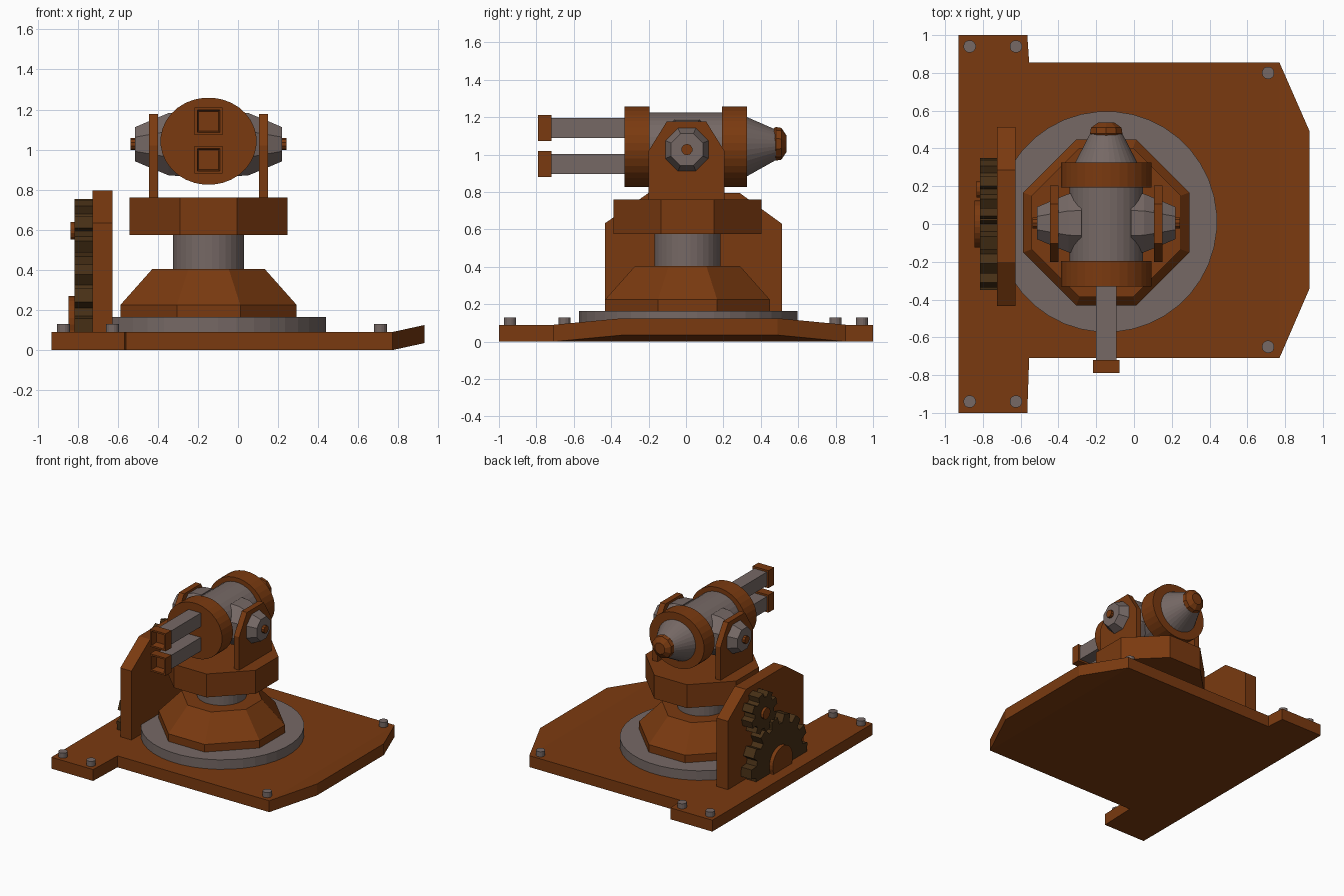
import bpy, bmesh
from math import sin, cos, pi
from mathutils import Vector

if "Cube" in bpy.data.objects:
    bpy.data.objects.remove(bpy.data.objects["Cube"])

CX, CY = -0.147, 0.008      # turret axis
GZ = 1.042                  # gun axis height


def material(name, rgb):
    m = bpy.data.materials.new(name)
    m.diffuse_color = (*rgb, 1)
    m.use_nodes = True
    m.node_tree.nodes["Principled BSDF"].inputs["Base Color"].default_value = m.diffuse_color
    return m


RUST = material("rust_paint", (0.195, 0.042, 0.005))
STEEL = material("warm_steel", (0.18, 0.14, 0.13))
DARK = material("dark_iron", (0.065, 0.03, 0.008))


def finish(name, bm, mat):
    bmesh.ops.recalc_face_normals(bm, faces=bm.faces)
    me = bpy.data.meshes.new(name)
    bm.to_mesh(me)
    bm.free()
    me.materials.append(mat)
    ob = bpy.data.objects.new(name, me)
    bpy.context.collection.objects.link(ob)
    return ob


def place(axis, u, v, w):
    """Map section coordinates (u, v) at position w along an axis."""
    return Vector({"x": (w, u, v), "y": (u, w, v), "z": (u, v, w)}[axis])


def loft(name, axis, sections, mat):
    """Closed solid through sections of (position, outline points)."""
    bm = bmesh.new()
    rings = [[bm.verts.new(place(axis, u, v, w)) for u, v in pts] for w, pts in sections]
    for a, b in zip(rings, rings[1:]):
        for i in range(len(a)):
            j = (i + 1) % len(a)
            bm.faces.new((a[i], a[j], b[j], b[i]))
    bm.faces.new(rings[0])
    bm.faces.new(rings[-1])
    return finish(name, bm, mat)


def ellipse(c, a, b=None, n=32):
    b = b or a
    return [(c[0] + a * cos(2 * pi * (i + .5) / n), c[1] + b * sin(2 * pi * (i + .5) / n))
            for i in range(n)]


def octagon(c, h, k=0.36):
    q = h * k
    return [(c[0] + x, c[1] + y) for x, y in
            ((h, -q), (h, q), (q, h), (-q, h), (-h, q), (-h, -q), (-q, -h), (q, -h))]


def prism(name, axis, lo, hi, pts, mat):
    return loft(name, axis, [(lo, pts), (hi, pts)], mat)


def gear(c, root, tip, teeth):
    pts = []
    for i in range(teeth):
        for f, r in ((0, root), (.3, root), (.42, tip), (.88, tip)):
            a = -pi / 2 + 2 * pi * (i + f) / teeth
            pts.append((c[0] + r * cos(a), c[1] + r * sin(a)))
    return pts


def above(pts, z):
    """Cut an outline off flat at height z."""
    keep = [p for p in pts if p[1] > z]
    return [(keep[0][0], z)] + keep + [(keep[-1][0], z)]


# base plate with a bent-up lip on the right
bm = bmesh.new()
main = [(-.93, -1), (-.565, -1), (-.555, -.71), (.77, -.71),
        (.77, .855), (-.555, .855), (-.565, 1), (-.93, 1)]
v = [bm.verts.new((x, y, 0)) for x, y in main]
tip = [bm.verts.new((.93, y, .035)) for y in (-.34, .49)]
bm.faces.new(v)
bm.faces.new((v[3], tip[0], tip[1], v[4]))
ext = bmesh.ops.extrude_face_region(bm, geom=bm.faces[:], use_keep_orig=True)
bmesh.ops.translate(bm, vec=(0, 0, .09),
                    verts=[g for g in ext["geom"] if isinstance(g, bmesh.types.BMVert)])
finish("base_plate", bm, RUST)

# bolts
for p in ((-.87, -.94), (-.87, .94), (-.625, -.94), (-.625, .94), (.71, .80), (.71, -.65)):
    prism("bolt", "z", .08, .13, ellipse(p, .033, n=16), STEEL)

# turntable stack
C = (CX, CY)
prism("ground_disc", "z", .08, .165, ellipse((-.145, .012), .585, n=40), STEEL)
loft("pedestal", "z", [(.16, octagon(C, .44)), (.225, octagon(C, .44)),
                       (.405, octagon(C, .28))], RUST)
prism("neck", "z", .40, .58, ellipse(C, .177), STEEL)
prism("turret_block", "z", .575, .76, octagon(C, .395), RUST)

# gun body along y
G = (CX, GZ)
for name, lo, hi in (("front_ring", -.33, -.195), ("rear_ring", .193, .326)):
    prism(name, "y", lo, hi, ellipse(G, .24, .2175), RUST)
prism("gun_body", "y", -.2, .2, ellipse(G, .195, .183), STEEL)
loft("rear_cone", "y", [(.32, ellipse(G, .168, .162)),
                        (.48, ellipse((CX, 1.052), .085, .082))], STEEL)
K = (CX, 1.058)
loft("rear_knob", "y", [(.455, ellipse(K, .07, n=10)), (.48, ellipse(K, .09, n=10)),
                        (.51, ellipse(K, .085, n=10)), (.537, ellipse(K, .045, n=10))], RUST)

# twin barrels with hollow muzzles
for name, z in (("upper", 1.142), ("lower", .949)):
    h = .054
    prism(name + "_barrel", "y", -.73, -.32,
          [(CX - h, z - h), (CX + h, z - h), (CX + h, z + h), (CX - h, z + h)], STEEL)

    def square(s):
        return [(CX - s, z - s), (CX + s, z - s), (CX + s, z + s), (CX - s, z + s)]
    loft(name + "_muzzle", "y", [(-.72, square(.069)), (-.79, square(.069)),
                                 (-.79, square(.056)), (-.735, square(.049))], RUST)

# yoke arms, trunnions and pins on both sides
arm = [(-.2, .75), (.205, .75), (.205, 1.02), (.107, 1.178), (-.102, 1.178), (-.2, 1.02)]
T = (.005, 1.027)
for side, s in (("left", -1), ("right", 1)):
    prism(side + "_yoke_arm", "x", CX + s * .252, CX + s * .297, arm, RUST)
    loft(side + "_trunnion", "x", [(CX + s * .13, octagon(T, .16, .414)),
                                   (CX + s * .2, octagon(T, .155, .414)),
                                   (CX + s * .297, octagon(T, .115, .414)),
                                   (CX + s * .367, octagon(T, .085, .414))], STEEL)
    prism(side + "_pin", "x", CX + s * .36, CX + s * .39, ellipse(T, .03, n=10), RUST)

# gear backplate, gears and hubs
prism("gear_backplate", "x", -.725, -.627,
      [(-.433, .08), (.513, .08), (.513, .63), (.287, .795), (-.2, .795), (-.433, .633)], RUST)
big, small = (0, .145), (.185, .595)
prism("large_gear", "x", -.815, -.72, above(gear(big, .29, .35, 14), .085), DARK)
prism("small_gear", "x", -.815, -.72, gear(small, .12, .16, 8), DARK)
prism("large_hub", "x", -.845, -.81, above(ellipse(big, .125, n=24)[18:] +
                                           ellipse(big, .125, n=24)[:18], .085), RUST)
prism("small_hub", "x", -.835, -.81, ellipse(small, .045, n=12), RUST)
